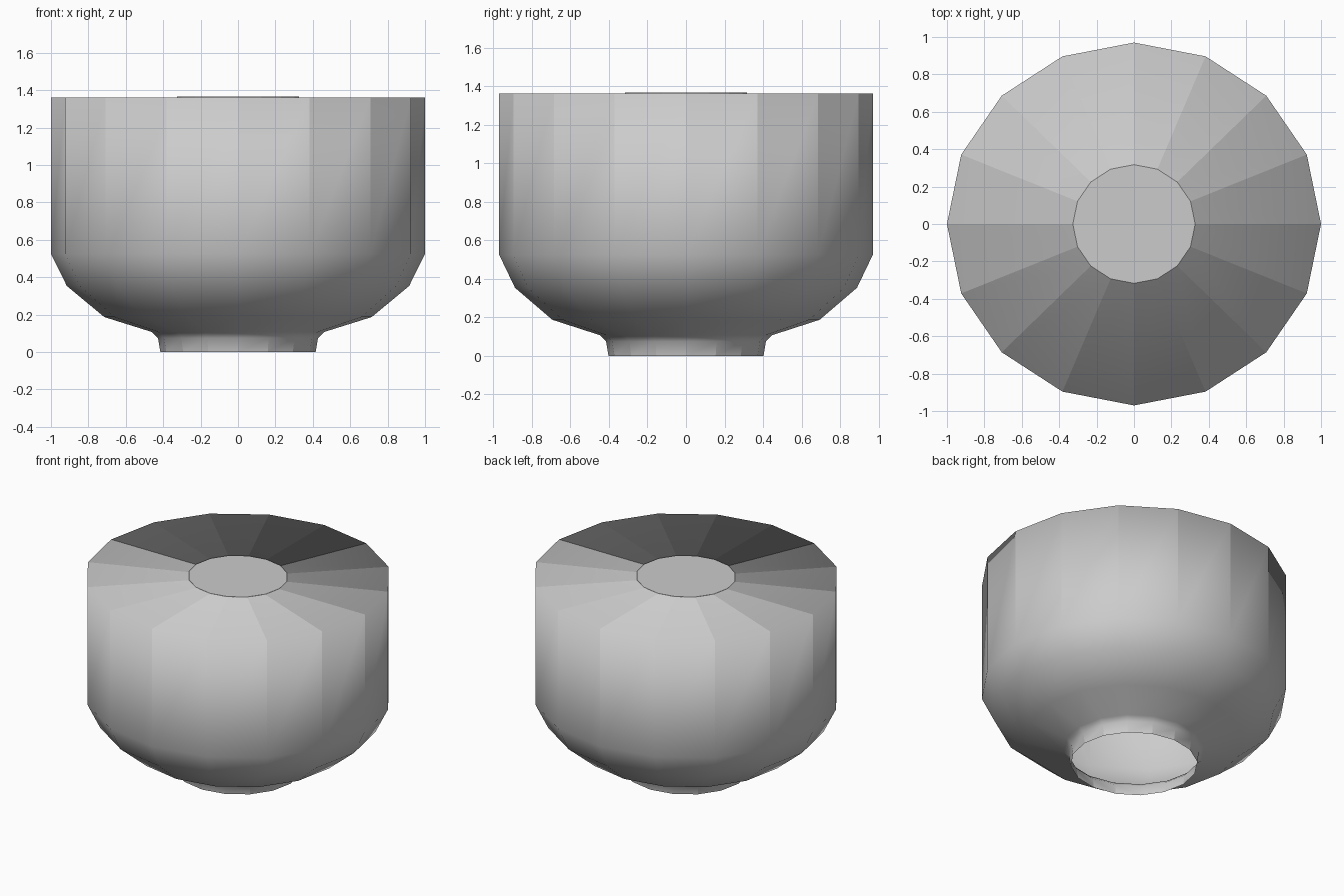
import bpy
import bmesh
from math import cos, sin, pi

cube = bpy.data.objects.get("Cube")
if cube:
    bpy.data.objects.remove(cube, do_unlink=True)

SIDES = 16
DEPTH_SCALE = 0.97  # the vessel is slightly narrower from front to back

# Radius and height, from the open foot up over the rim to the small raised disc
PROFILE = [
    (0.415, 0.0), (0.428, 0.075), (0.46, 0.107), (0.715, 0.187),
    (0.915, 0.353), (1.0, 0.525), (1.0, 1.362),
    (0.327, 1.362), (0.327, 1.367),
]
FACETED = {0, 5, 6, 7}  # profile spans whose upright edges stay crisp


def make_material(name, colour):
    mat = bpy.data.materials.new(name)
    mat.use_nodes = True
    mat.diffuse_color = colour
    mat.node_tree.nodes["Principled BSDF"].inputs["Base Color"].default_value = colour
    return mat


def ring(bm, radius, z):
    angles = [2 * pi * i / SIDES for i in range(SIDES)]
    return [bm.verts.new((radius * cos(a), radius * sin(a) * DEPTH_SCALE, z)) for a in angles]


def build_vessel(name, mat):
    bm = bmesh.new()
    rings = [ring(bm, r, z) for r, z in PROFILE]

    # Shell, span by span
    for span, (low, high) in enumerate(zip(rings, rings[1:])):
        for i in range(SIDES):
            j = (i + 1) % SIDES
            bm.faces.new((low[i], low[j], high[j], high[i])).smooth = True
        if span in FACETED:
            for a, b in zip(low, high):
                bm.edges.get((a, b)).smooth = False

    # Flat disc in the middle of the top
    disc = bm.faces.new(rings[-1])
    for edge in disc.edges:
        edge.smooth = False

    mesh = bpy.data.meshes.new(name)
    bm.to_mesh(mesh)
    bm.free()
    mesh.materials.append(mat)
    obj = bpy.data.objects.new(name, mesh)
    bpy.context.collection.objects.link(obj)
    return obj


build_vessel("footed_vessel", make_material("plain_grey", (0.6, 0.6, 0.6, 1.0)))
